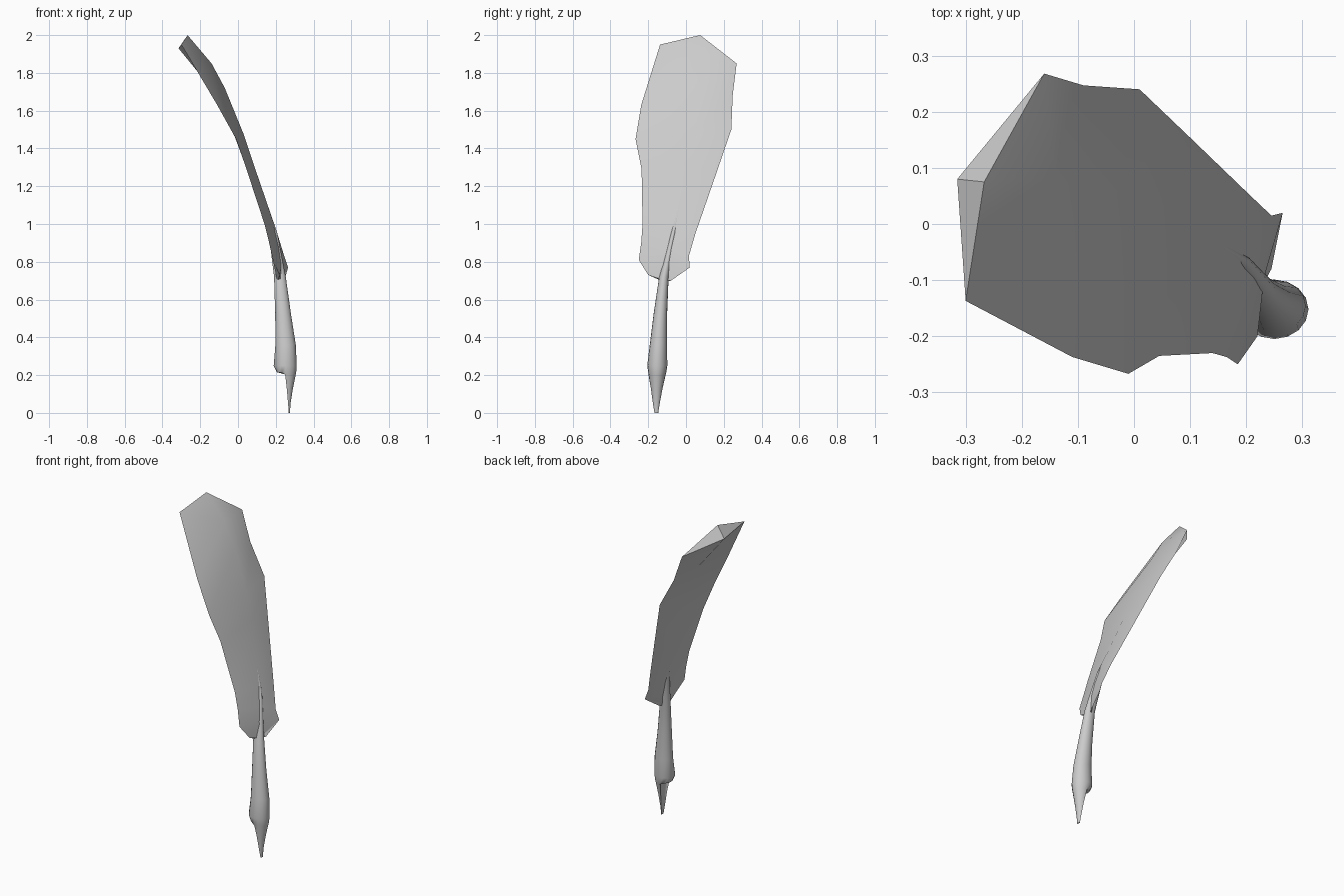
import bpy, bmesh, math


def finish(name, bm, angle):
    bmesh.ops.recalc_face_normals(bm, faces=bm.faces)
    mesh = bpy.data.meshes.new(name)
    bm.to_mesh(mesh)
    bm.free()
    ob = bpy.data.objects.new(name, mesh)
    bpy.context.collection.objects.link(ob)
    bpy.ops.object.select_all(action='DESELECT')
    ob.select_set(True)
    bpy.context.view_layer.objects.active = ob
    bpy.ops.object.shade_smooth_by_angle(angle=math.radians(angle))
    return ob


def bridge(bm, a, b):
    n = len(a)
    for i in range(n):
        j = (i + 1) % n
        bm.faces.new((a[i], a[j], b[j], b[i]))


# Quill shaft with scooped nib: z, centre x, centre y, radius x, radius y, back factor
shaft = [
    (0.00, 0.269, -0.157, 0.006, 0.010, 0.2),
    (0.05, 0.265, -0.157, 0.013, 0.018, -0.1),
    (0.13, 0.258, -0.155, 0.033, 0.031, -0.3),
    (0.20, 0.250, -0.153, 0.055, 0.045, -0.3),
    (0.215, 0.250, -0.152, 0.058, 0.048, 0.75),
    (0.25, 0.250, -0.152, 0.061, 0.053, 1),
    (0.36, 0.252, -0.146, 0.054, 0.046, 1),
    (0.52, 0.239, -0.136, 0.042, 0.036, 1),
    (0.72, 0.222, -0.117, 0.031, 0.025, 1),
    (0.95, 0.186, -0.068, 0.023, 0.014, 1),
    (1.33, 0.062, 0.018, 0.010, 0.004, 1),
]
SIDES = 16
bm = bmesh.new()
rings = []
for z, cx, cy, rx, ry, back in shaft:
    ring = []
    for i in range(SIDES):
        a = 2 * math.pi * i / SIDES
        c = math.cos(a) * (back if math.cos(a) < -0.01 else 1)
        ring.append(bm.verts.new((cx + rx * c, cy + ry * math.sin(a), z)))
    rings.append(ring)
for a, b in zip(rings, rings[1:]):
    bridge(bm, a, b)
bm.faces.new(rings[0])
bm.faces.new(rings[-1])
finish("quill_shaft", bm, 50)

# Feather vane: left edge, front rib, right edge, rib thickness
vane = [
    ((0.220, -0.200, 0.73), (0.228, -0.112, 0.70), (0.245, -0.080, 0.70), 0.02),
    ((0.185, -0.250, 0.81), (0.232, -0.095, 0.80), (0.265, 0.020, 0.77), 0.03),
    ((0.165, -0.237, 0.90), (0.220, -0.075, 0.88), (0.245, 0.015, 0.83), 0.035),
    ((0.140, -0.230, 1.00), (0.195, -0.050, 0.99), (0.208, 0.050, 0.95), 0.04),
    ((0.045, -0.235, 1.29), (0.078, 0.020, 1.33), (0.100, 0.154, 1.25), 0.04),
    ((-0.010, -0.267, 1.45), (0.028, 0.045, 1.48), (0.010, 0.240, 1.50), 0.045),
    ((-0.110, -0.237, 1.63), (-0.070, 0.070, 1.72), (-0.090, 0.247, 1.68), 0.055),
    ((-0.300, -0.137, 1.95), (-0.140, 0.080, 1.85), (-0.160, 0.268, 1.85), 0.0),
]
BACK_TIP = (-0.315, 0.08, 1.93)
bm = bmesh.new()
rings = []
for left, rib, right, t in vane:
    back = (rib[0] - t, rib[1], rib[2] - t * 0.4) if t else BACK_TIP
    rings.append([bm.verts.new(p) for p in (left, rib, right, back)])
for a, b in zip(rings, rings[1:]):
    bridge(bm, a, b)
bm.faces.new(rings[0])

# Bevelled top of the vane
tip = bm.verts.new((-0.267, 0.075, 2.0))
for a, b in zip(rings[-1], rings[-1][1:] + rings[-1][:1]):
    bm.faces.new((a, b, tip))
finish("feather_vane", bm, 30)
